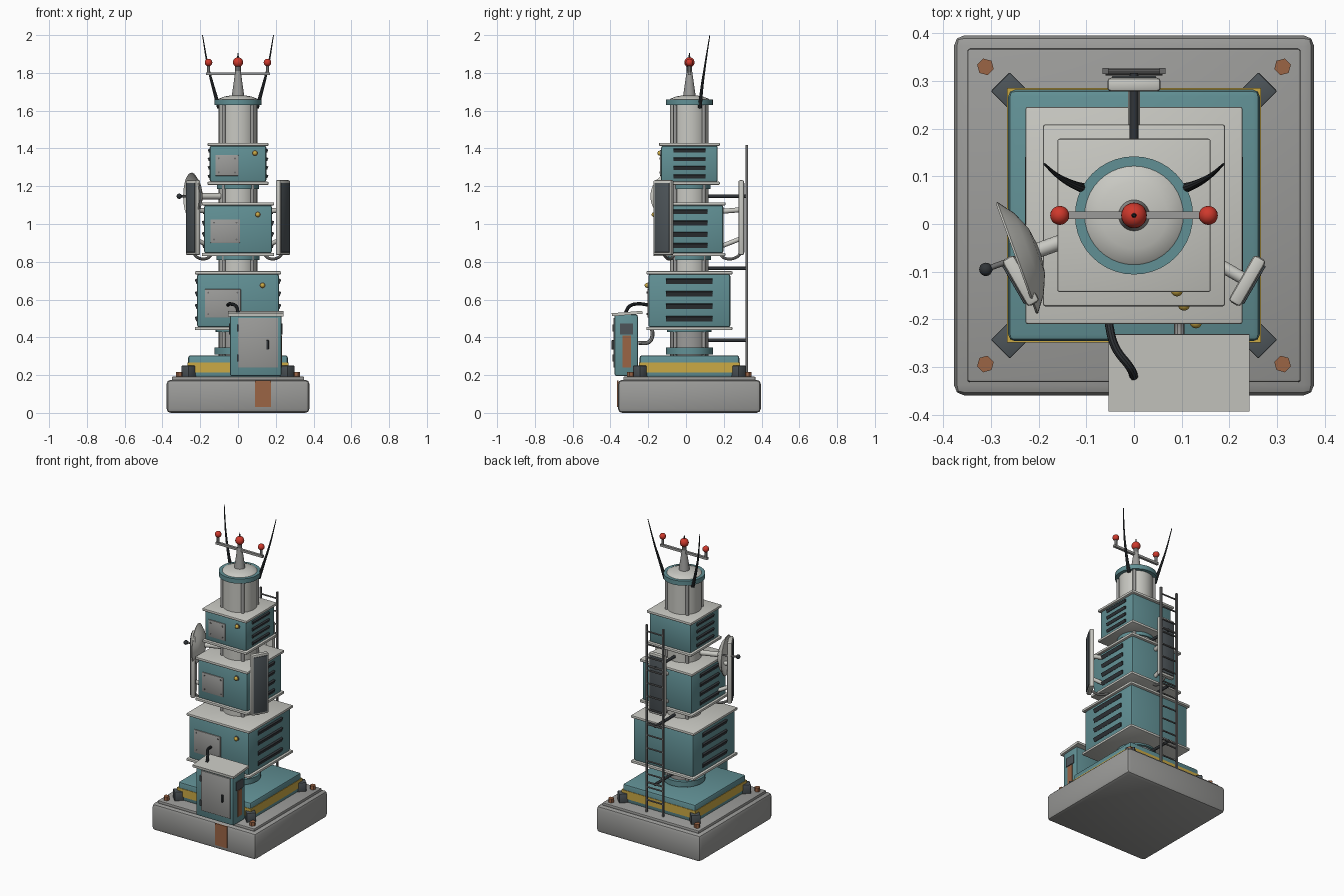
import bpy, bmesh, math
from mathutils import Matrix, Vector

if "Cube" in bpy.data.objects:
    bpy.data.objects.remove(bpy.data.objects["Cube"])


def material(name, r, g, b):
    mat = bpy.data.materials.new(name)
    mat.use_nodes = True
    mat.diffuse_color = (r, g, b, 1)
    mat.node_tree.nodes["Principled BSDF"].inputs["Base Color"].default_value = (r, g, b, 1)
    return mat


TEAL = material("teal paint", 0.12, 0.28, 0.30)
LIGHT = material("light grey", 0.58, 0.58, 0.54)
GREY = material("concrete grey", 0.33, 0.33, 0.32)
METAL = material("steel", 0.15, 0.15, 0.15)
DARK = material("dark rubber", 0.03, 0.035, 0.04)
SLATE = material("slate", 0.075, 0.09, 0.1)
YELLOW = material("yellow", 0.6, 0.4, 0.06)
RUST = material("rust", 0.33, 0.13, 0.06)
RED = material("red lamp", 0.62, 0.04, 0.025)

# All parts are placed relative to the tower axis
AXIS = Matrix.Translation((0, 0.018, 0))


def radial(angle):
    return AXIS @ Matrix.Rotation(math.radians(angle), 4, 'Z')


def smooth(obj):
    bpy.ops.object.select_all(action='DESELECT')
    obj.select_set(True)
    bpy.context.view_layer.objects.active = obj
    bpy.ops.object.shade_smooth_by_angle(angle=math.radians(35))


def finish(name, bm, mat, frame):
    bmesh.ops.recalc_face_normals(bm, faces=bm.faces)
    mesh = bpy.data.meshes.new(name)
    bm.to_mesh(mesh)
    bm.free()
    mesh.materials.append(mat)
    obj = bpy.data.objects.new(name, mesh)
    obj.matrix_world = frame
    bpy.context.collection.objects.link(obj)
    smooth(obj)
    return obj


def box(name, lo, hi, mat, bevel=0, frame=AXIS):
    lo, hi = Vector(lo), Vector(hi)
    bm = bmesh.new()
    bmesh.ops.create_cube(bm, size=1, matrix=Matrix.Diagonal((*(hi - lo), 1)))
    if bevel:
        bmesh.ops.bevel(bm, geom=bm.edges[:], offset=bevel, segments=2, profile=0.5, affect='EDGES')
    return finish(name, bm, mat, frame @ Matrix.Translation((lo + hi) / 2))


def slab(name, half, z0, z1, mat, bevel=0):
    return box(name, (-half, -half, z0), (half, half, z1), mat, bevel)


def rod(name, a, b, r, mat, r2=None, sides=16, frame=AXIS):
    a, b = Vector(a), Vector(b)
    bm = bmesh.new()
    bmesh.ops.create_cone(bm, cap_ends=True, segments=sides, radius1=r,
                          radius2=r if r2 is None else r2, depth=(b - a).length)
    turn = (b - a).to_track_quat('Z', 'Y').to_matrix().to_4x4()
    return finish(name, bm, mat, frame @ Matrix.Translation((a + b) / 2) @ turn)


def ball(name, p, r, mat, frame=AXIS):
    bm = bmesh.new()
    bmesh.ops.create_uvsphere(bm, u_segments=20, v_segments=12, radius=r)
    return finish(name, bm, mat, frame @ Matrix.Translation(p))


def lathe(name, profile, mat, frame):
    bm = bmesh.new()
    verts = [bm.verts.new((r, 0, z)) for r, z in profile]
    edges = [bm.edges.new(pair) for pair in zip(verts, verts[1:])]
    bmesh.ops.spin(bm, geom=verts + edges, axis=(0, 0, 1), cent=(0, 0, 0),
                   angle=math.tau, steps=40, use_duplicate=False)
    bmesh.ops.remove_doubles(bm, verts=bm.verts, dist=1e-5)
    return finish(name, bm, mat, frame)


def tube(name, points, r, mat, tip=1.0, frame=AXIS):
    curve = bpy.data.curves.new(name, 'CURVE')
    curve.dimensions = '3D'
    curve.bevel_depth, curve.bevel_resolution, curve.use_fill_caps = r, 3, True
    spline = curve.splines.new('BEZIER')
    spline.bezier_points.add(len(points) - 1)
    for i, (bp, p) in enumerate(zip(spline.bezier_points, points)):
        bp.co = p
        bp.handle_left_type = bp.handle_right_type = 'AUTO'
        bp.radius = 1 + (tip - 1) * i / (len(points) - 1)
    curve.materials.append(mat)
    obj = bpy.data.objects.new(name, curve)
    obj.matrix_world = frame
    bpy.context.collection.objects.link(obj)
    bpy.ops.object.select_all(action='DESELECT')
    obj.select_set(True)
    bpy.context.view_layer.objects.active = obj
    bpy.ops.object.convert(target='MESH')
    smooth(bpy.context.object)


# Foundation, plinth and corner fittings
slab("foundation", 0.378, 0, 0.175, GREY, 0.022)
slab("foundation_top", 0.35, 0.17, 0.192, GREY, 0.006)
box("foundation_rust_patch", (0.09, -0.383, 0.03), (0.175, -0.376, 0.172), RUST)
slab("plinth", 0.264, 0.185, 0.305, TEAL, 0.014)
slab("hazard_band", 0.267, 0.215, 0.268, YELLOW)
for i in range(4):
    corner = radial(45 + 90 * i)
    box("corner_bracket", (0.34, -0.028, 0.188), (0.397, 0.028, 0.25), SLATE, 0.003, corner)
    bolt = AXIS @ Vector((0, 0, 0))
    rod("anchor_bolt", (0.441, 0, 0.188), (0.441, 0, 0.217), 0.018, RUST, sides=6, frame=corner)
    rod("column_rib", (0.107, 0, 0.3), (0.107, 0, 1.64), 0.01, GREY, frame=corner)

# Central column with flanges
rod("lower_column", (0, 0, 0.3), (0, 0, 0.46), 0.102, GREY, sides=40)
rod("column", (0, 0, 0.7), (0, 0, 1.65), 0.102, LIGHT, sides=40)
for z0, z1, r in ((0.31, 0.345, 0.125), (0.428, 0.442, 0.118), (0.81, 0.832, 0.115),
                  (1.185, 1.207, 0.112), (1.63, 1.66, 0.124)):
    rod("flange", (0, 0, z0), (0, 0, z1), r, TEAL, sides=40)
lathe("cap_dome", [(0.108, 1.655), (0.1, 1.664), (0.07, 1.675), (0.03, 1.682), (0, 1.683)], LIGHT, AXIS)

# Stacked equipment modules: half width, bottom, top, access panel and lamp
modules = (
    (0.217, 0.453, 0.735, (-0.175, 0.505, 0.015, 0.655), (0.13, 0.675), 0.123),
    (0.18, 0.845, 1.1, (-0.145, 0.9, 0.01, 1.025), (0.105, 1.05), 0.095),
    (0.15, 1.222, 1.415, (-0.12, 1.255, 0.002, 1.365), (0.09, 1.375), 0.085),
)
for half, z0, z1, (px0, pz0, px1, pz1), (lx, lz), slat in modules:
    slab("module_body", half, z0, z1, TEAL, 0.012)
    slab("module_floor", half + 0.011, z0 - 0.015, z0 + 0.002, LIGHT, 0.005)
    slab("module_roof", half + 0.011, z1 - 0.002, z1 + 0.015, LIGHT, 0.005)
    box("access_panel", (px0, -half - 0.006, pz0), (px1, -half + 0.002, pz1), GREY, 0.002)
    for x in (px0 + 0.018, px1 - 0.018):
        for z in (pz0 + 0.018, pz1 - 0.018):
            rod("panel_screw", (x, -half, z), (x, -half - 0.009, z), 0.005, METAL, sides=8)
    rod("lamp_socket", (lx, -half + 0.002, lz), (lx, -half - 0.006, lz), 0.016, METAL)
    ball("amber_lamp", (lx, -half - 0.007, lz), 0.013, YELLOW)
    # Sloping louvre slats on both sides
    for side in (-1, 1):
        for i in range(4):
            z = z0 + (z1 - z0) * (0.16 + 0.235 * i)
            place = AXIS @ Matrix.Translation((side * half, 0, z)) @ Matrix.Rotation(side * 0.35, 4, 'Y')
            h = (z1 - z0) * 0.046
            box("louvre_slat", (-0.008, -slat, -h), (0.008, slat, h), DARK, 0, place)

# Front cabinet
box("cabinet", (-0.043, -0.396, 0.195), (0.23, -0.273, 0.52), TEAL, 0.01)
tilt = AXIS @ Matrix.Translation((0.094, -0.33, 0.526)) @ Matrix.Rotation(0.08, 4, 'X')
box("cabinet_roof", (-0.148, -0.081, -0.008), (0.148, 0.081, 0.008), LIGHT, 0, tilt)
box("cabinet_door", (0, -0.403, 0.24), (0.212, -0.394, 0.502), GREY, 0.002)
box("door_handle", (0.15, -0.412, 0.335), (0.163, -0.4, 0.385), DARK, 0.003)
for z in (0.29, 0.45):
    box("door_hinge", (-0.006, -0.408, z - 0.018), (0.006, -0.394, z + 0.018), SLATE)
for x in (-0.044, 0.231):
    box("cabinet_vent", (x - 0.004, -0.368, 0.415), (x + 0.004, -0.298, 0.472), SLATE)
box("cabinet_rust_panel", (0.226, -0.353, 0.24), (0.234, -0.31, 0.41), RUST)
tube("cabinet_cable", [(0, -0.338, 0.53), (-0.008, -0.32, 0.562), (-0.04, -0.275, 0.577),
                       (-0.056, -0.21, 0.57)], 0.009, DARK)
tube("cabinet_conduit", [(0.095, -0.27, 0.37), (0.095, -0.215, 0.375), (0.095, -0.198, 0.4),
                         (0.095, -0.198, 0.45)], 0.011, GREY)

# Three panel antennas around the middle module
for angle in (-30, 90, 210):
    f = radial(angle)
    box("antenna_frame", (0.26, -0.056, 0.835), (0.289, 0.056, 1.232), LIGHT, 0.008, f)
    box("antenna_face", (0.286, -0.046, 0.85), (0.293, 0.046, 1.217), SLATE, 0.002, f)
    rod("antenna_upper_arm", (0.15, 0, 1.065), (0.265, 0, 1.075), 0.013, LIGHT, frame=f)
    rod("antenna_lower_arm", (0.15, 0, 0.875), (0.265, 0, 0.92), 0.012, LIGHT, frame=f)
    tube("antenna_cable", [(0.272, 0, 0.845), (0.245, 0, 0.822), (0.19, 0, 0.818), (0.16, 0, 0.84)],
         0.008, GREY, frame=f)

# Dish
f = radial(200)
lathe("dish", [(0, 0), (0.05, 0.007), (0.09, 0.024), (0.125, 0.05), (0.123, 0.054),
               (0.088, 0.031), (0.05, 0.014), (0, 0.007)], LIGHT,
      f @ Matrix.Translation((0.21, 0, 1.147)) @ Matrix.Rotation(math.pi / 2, 4, 'Y'))
rod("dish_arm", (0.09, 0, 1.147), (0.212, 0, 1.147), 0.016, LIGHT, frame=f)
rod("dish_feed_rod", (0.21, 0, 1.147), (0.33, 0, 1.147), 0.006, METAL, frame=f)
ball("dish_feed", (0.331, 0, 1.147), 0.014, DARK, f)

# Rear ladder
for x in (-0.06, 0.06):
    box("ladder_rail", (x - 0.006, 0.297, 0.19), (x + 0.006, 0.309, 1.418), METAL)
for i in range(14):
    z = 0.27 + 0.085 * i
    rod("ladder_rung", (-0.06, 0.303, z), (0.06, 0.303, z), 0.005, METAL, sides=8)
for z in (0.385, 0.765, 1.147):
    rod("ladder_brace", (0, 0.09, z), (0, 0.303, z), 0.009, DARK)
    rod("ladder_crossbar", (-0.06, 0.3, z), (0.06, 0.3, z), 0.006, METAL, sides=8)

# Mast, crossbar, beacons and whip aerials
rod("mast", (0, 0, 1.665), (0, 0, 1.82), 0.035, GREY, 0.013, 24)
box("crossbar", (-0.17, -0.008, 1.788), (0.17, 0.008, 1.803), GREY)
rod("beacon_post", (0, 0, 1.81), (0, 0, 1.84), 0.015, METAL)
ball("top_beacon", (0, 0, 1.856), 0.027, RED)
rod("beacon_tip", (0, 0, 1.875), (0, 0, 1.905), 0.006, DARK, 0.002, 10)
for s in (-1, 1):
    rod("beacon_post", (s * 0.156, 0, 1.8), (s * 0.156, 0, 1.845), 0.009, METAL)
    ball("side_beacon", (s * 0.156, 0, 1.855), 0.02, RED)
    tube("whip_aerial", [(s * 0.1, 0.055, 1.615), (s * 0.13, 0.066, 1.72), (s * 0.16, 0.083, 1.84),
                         (s * 0.188, 0.108, 2.0)], 0.011, DARK, 0.2)
